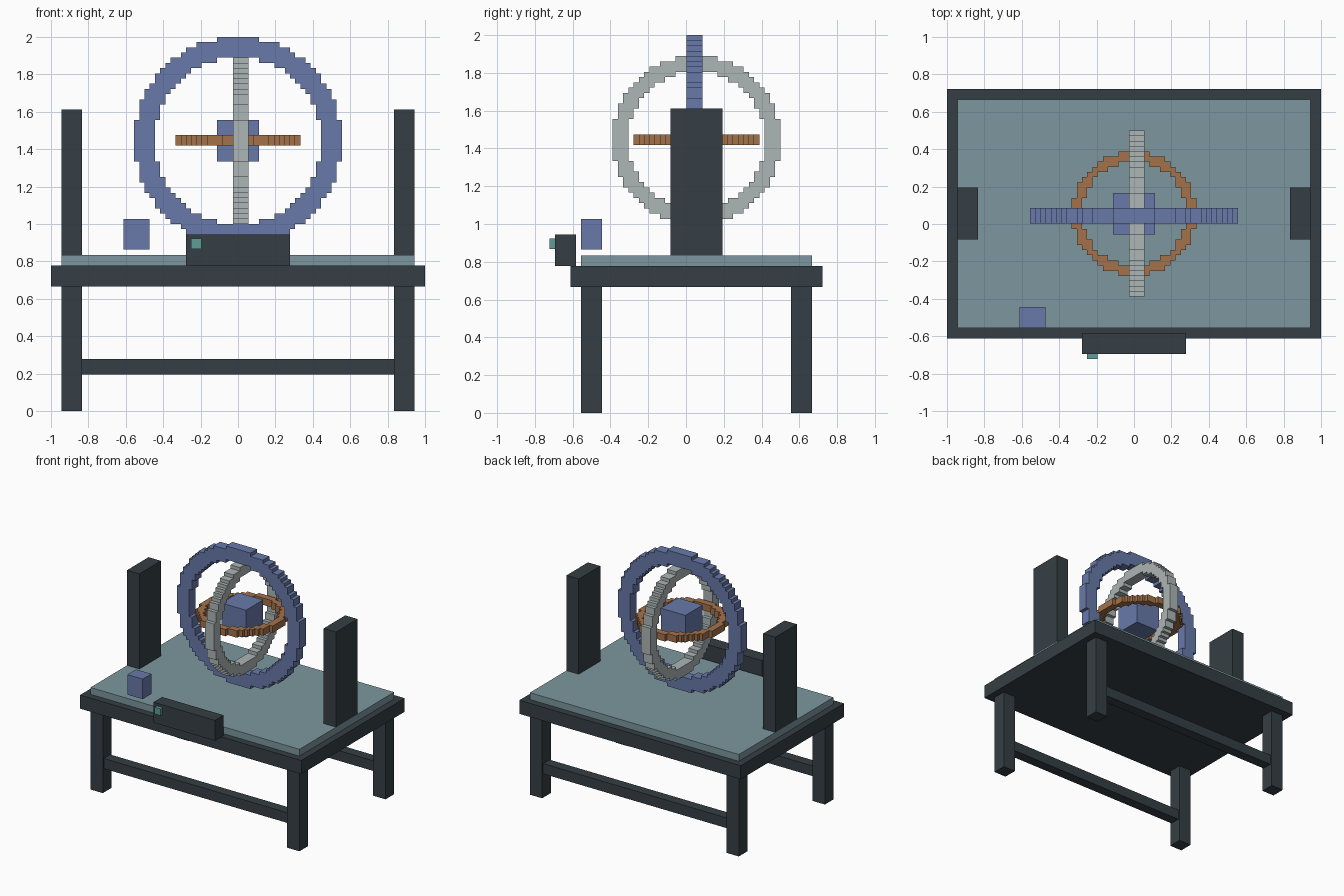
import bpy, bmesh

if "Cube" in bpy.data.objects:
    bpy.data.objects.remove(bpy.data.objects["Cube"])

U = 1 / 18          # base design unit
C = U / 2           # ring cell size
CENTRE = (0, U, 26 * U)


def material(name, rgb):
    m = bpy.data.materials.new(name)
    m.diffuse_color = (*[(c / 255) ** 2.2 for c in rgb], 1)
    m.use_nodes = True
    m.node_tree.nodes["Principled BSDF"].inputs["Base Color"].default_value = m.diffuse_color
    return m


DARK = material("dark_wood", (56, 65, 70))
TEAL = material("teal_mat", (124, 150, 157))
BLUE = material("blue", (104, 121, 168))
SILVER = material("silver", (172, 180, 180))
COPPER = material("copper", (162, 114, 76))
BUTTON = material("button_teal", (95, 155, 150))


def finish(name, bm, mat):
    me = bpy.data.meshes.new(name)
    bmesh.ops.recalc_face_normals(bm, faces=bm.faces)
    bm.to_mesh(me)
    bm.free()
    me.materials.append(mat)
    ob = bpy.data.objects.new(name, me)
    bpy.context.collection.objects.link(ob)
    return ob


def box(name, lo, hi, mat):
    """Box between two corners, given in design units."""
    bm = bmesh.new()
    bmesh.ops.create_cube(bm, size=1)
    for v in bm.verts:
        v.co = [(l + h) / 2 * U + c * (h - l) * U for l, h, c in zip(lo, hi, v.co)]
    return finish(name, bm, mat)


def ring(name, axis, outer, inner, lo, hi, mat):
    """Stepped ring of square cells, extruded along an axis from lo to hi."""
    cells = {(i, j) for i in range(-outer, outer) for j in range(-outer, outer)
             if inner ** 2 <= (i + .5) ** 2 + (j + .5) ** 2 <= outer ** 2}
    a, b = [k for k in range(3) if k != axis]
    bm = bmesh.new()
    cache = {}

    def vert(i, j, depth):
        if (i, j, depth) not in cache:
            p = [0, 0, 0]
            p[a], p[b], p[axis] = CENTRE[a] + i * C, CENTRE[b] + j * C, depth * U
            cache[i, j, depth] = bm.verts.new(p)
        return cache[i, j, depth]

    for i, j in sorted(cells):
        quad = [(i, j), (i + 1, j), (i + 1, j + 1), (i, j + 1)]
        for depth in (lo, hi):
            bm.faces.new([vert(*q, depth) for q in quad])
        sides = [(0, -1), (1, 0), (0, 1), (-1, 0)]
        for k, (di, dj) in enumerate(sides):
            if (i + di, j + dj) not in cells:
                p, q = quad[k], quad[(k + 1) % 4]
                bm.faces.new([vert(*p, lo), vert(*q, lo), vert(*q, hi), vert(*p, hi)])
    return finish(name, bm, mat)


# Table top and mat
box("table_top", (-18, -11, 12), (18, 13, 14), DARK)
box("table_mat", (-17, -10, 14), (17, 12, 15), TEAL)

# Legs, rails and side posts
for row, y in (("front", -9), ("back", 11)):
    for side, x in (("left", -16), ("right", 16)):
        box(f"{row}_{side}_leg", (x - 1, y - 1, 0), (x + 1, y + 1, 12), DARK)
    box(f"{row}_rail", (-15, y - .75, 3.5), (15, y + .75, 5), DARK)
for side, x in (("left", -16), ("right", 16)):
    box(f"{side}_post", (x - 1, -1.5, 15), (x + 1, 3.5, 29), DARK)

# Front control box, button and small floating block
box("control_box", (-5, -12.5, 14), (5, -10.5, 17), DARK)
box("control_button", (-4.5, -13, 15.6), (-3.5, -12.5, 16.6), BUTTON)
box("small_block", (-11, -10, 15.55), (-8.5, -8, 18.5), BLUE)

# Nested rings around the core
box("core_block", (-2, -1, 24), (2, 3, 28), BLUE)
ring("outer_ring", 1, 20, 16, 0.05, 1.55, BLUE)
ring("middle_ring", 0, 16, 13, -.5, 1, SILVER)
ring("inner_ring", 2, 12, 10, 25.55, 26.55, COPPER)
